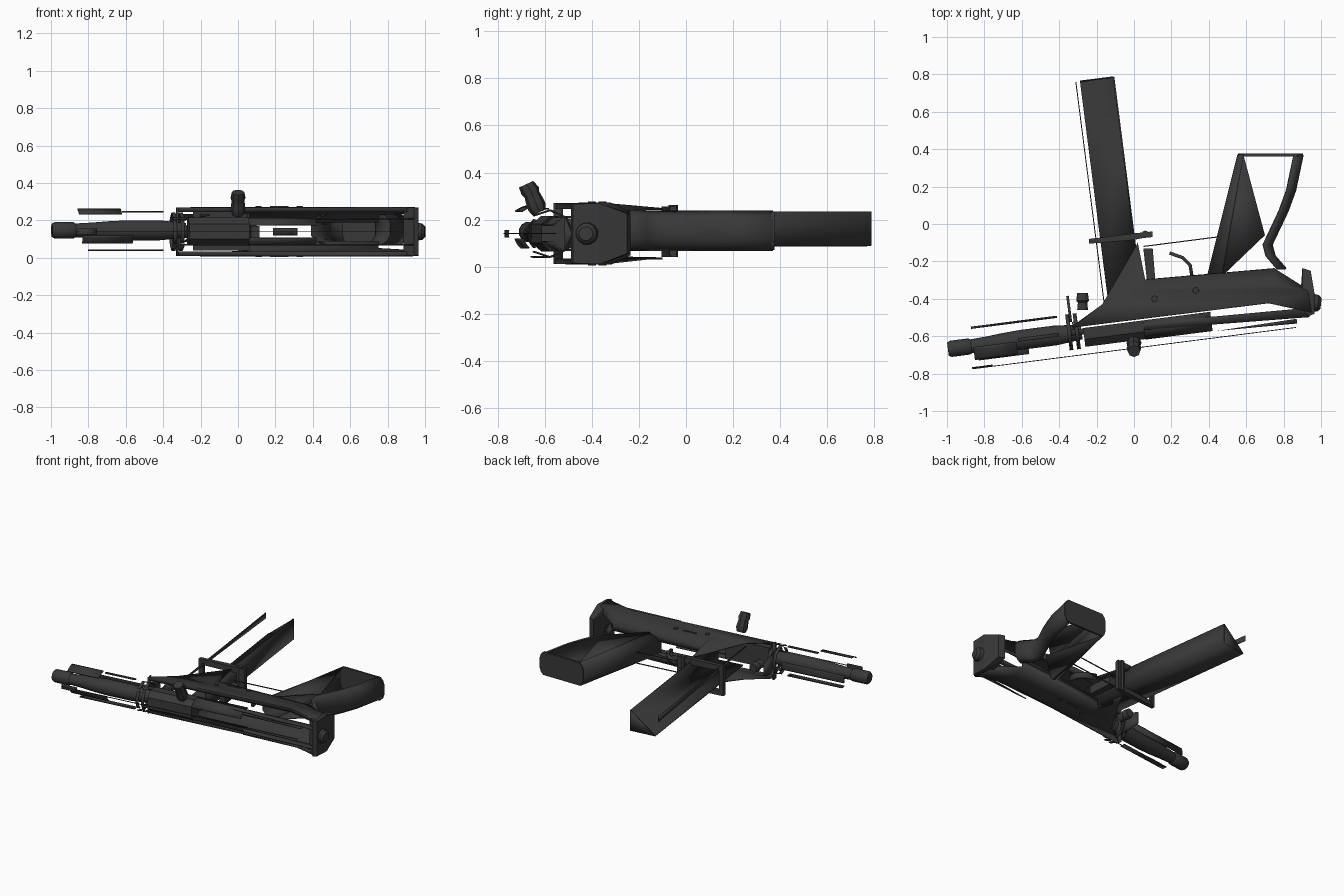
import bpy, bmesh, math
from mathutils import Vector

if "Cube" in bpy.data.objects:
    bpy.data.objects.remove(bpy.data.objects["Cube"])

steel = bpy.data.materials.new("dark_steel")
steel.use_nodes = True
steel.diffuse_color = (0.04, 0.04, 0.04, 1)
steel.node_tree.nodes["Principled BSDF"].inputs["Base Color"].default_value = (0.04, 0.04, 0.04, 1)

MID = 0.14       # height of the bore line
SLOPE = 0.128    # tilt of the bore line in plan


def bore(s, off=0, z=MID):
    """Point at station s along the bore, shifted sideways by off."""
    return Vector((s - SLOPE * off, -0.67 + SLOPE * (s + 1) + off, z))


def flip(points):
    return [Vector((p[0], p[1], 2 * MID - p[2])) for p in points]


def finish(name, bm, thickness=0, smooth=True):
    bmesh.ops.recalc_face_normals(bm, faces=bm.faces)
    mesh = bpy.data.meshes.new(name)
    bm.to_mesh(mesh)
    bm.free()
    mesh.materials.append(steel)
    obj = bpy.data.objects.new(name, mesh)
    bpy.context.collection.objects.link(obj)
    if thickness:
        mod = obj.modifiers.new("Thickness", 'SOLIDIFY')
        mod.thickness = thickness
        mod.offset = 0
    if smooth:
        bpy.ops.object.select_all(action='DESELECT')
        obj.select_set(True)
        bpy.context.view_layer.objects.active = obj
        bpy.ops.object.shade_smooth_by_angle(angle=math.radians(35))


def plates(name, polygons, thickness=0.008):
    """Sheet made of flat polygons welded along shared edges."""
    bm = bmesh.new()
    for points in polygons:
        bm.faces.new([bm.verts.new(p) for p in points])
    bmesh.ops.remove_doubles(bm, verts=bm.verts, dist=0.0005)
    finish(name, bm, thickness)


def strip(name, rows, thickness=0.008):
    """Sheet lofted through rows of points."""
    plates(name, [(a[i], a[i + 1], b[i + 1], b[i]) for a, b in zip(rows, rows[1:])
                  for i in range(len(a) - 1)], thickness)


def hull(name, points):
    bm = bmesh.new()
    for p in points:
        bm.verts.new(p)
    bmesh.ops.convex_hull(bm, input=bm.verts)
    finish(name, bm, 0, False)


def slab(name, plan, z0, z1):
    hull(name, [(x, y, z) for x, y in plan for z in (z0, z1)])


def rod(name, stations, sides=12):
    """Round solid through (centre, radius) stations."""
    bm = bmesh.new()
    axis = (Vector(stations[-1][0]) - Vector(stations[0][0])).normalized()
    u = axis.orthogonal().normalized()
    v = axis.cross(u)
    angles = [math.tau * i / sides for i in range(sides)]
    rings = [[bm.verts.new(Vector(c) + r * (u * math.cos(a) + v * math.sin(a))) for a in angles]
             for c, r in stations]
    for a, b in zip(rings, rings[1:]):
        for i in range(sides):
            j = (i + 1) % sides
            bm.faces.new((a[i], a[j], b[j], b[i]))
    bm.faces.new(rings[0])
    bm.faces.new(rings[-1])
    finish(name, bm)


def arc(name, s0, s1, radius, a0, a1):
    """Piece of a tube around the bore; angle 0 is +y, 90 is up."""
    angles = [math.radians(a0 + (a1 - a0) * i / 6) for i in range(7)]
    strip(name, [[bore(s, radius * math.cos(a), MID + radius * math.sin(a)) for a in angles]
                 for s in (s0, s1)], 0.006)


# Barrel with muzzle collar
rod("barrel", [(bore(s, 0, 0.147), r) for s, r in
               ((-0.995, 0.036), (-0.98, 0.045), (-0.88, 0.045), (-0.87, 0.038), (-0.78, 0.043),
                (-0.7, 0.05), (-0.6, 0.055), (-0.42, 0.055), (-0.37, 0.05), (-0.28, 0.04))])

# Broken barrel jacket
arc("jacket_top", -0.86, -0.63, 0.12, 93, 128)
arc("jacket_upper_edge", -0.62, -0.4, 0.107, 84, 94)
arc("jacket_lower_edge", -0.8, -0.4, 0.1, -100, -80)
arc("jacket_inner", -0.84, -0.57, 0.08, 195, 230)
arc("jacket_far_edge", -0.86, -0.4, 0.1, -10, 20)
arc("jacket_near_edge", -0.88, -0.77, 0.115, 172, 188)

# Collar rings where barrel meets body
for i, s in enumerate((-0.355, -0.315)):
    arc("collar_ring_%d" % i, s, s + 0.02, 0.1, -130, 130)
    arc("collar_back_%d" % i, s, s + 0.02, 0.085, 135, 225)
plates("front_bracket", [[bore(-0.33, o, z) for o, z in
                          ((0.06, 0.07), (0.2, 0.1), (0.2, 0.18), (0.06, 0.21))]], 0.014)
rod("front_mount", [((-0.275, -0.46, 0.14), 0.03), ((-0.275, -0.42, 0.14), 0.026),
                    ((-0.275, -0.41, 0.14), 0.035), ((-0.275, -0.37, 0.14), 0.03)])

# Receiver sides with the tapering magazine well and an inward lip
TOP = 0.268
nose, notch, root, spine_end = (-0.33, -0.55, TOP), (-0.17, -0.43, TOP), (0.06, -0.36, TOP), (0.75, -0.32, TOP)
rear, tail, waist = (0.93, -0.36, TOP), (0.95, -0.47, TOP), (0.72, -0.42, TOP)
front_low, back_low = (0.06, -0.3, 0.24), (0.75, -0.24, 0.23)
body = [
    (nose, notch, root, spine_end, rear, tail, waist),
    (root, spine_end, back_low, front_low),
    (notch, root, front_low, (0.02, -0.1, 0.245), (-0.02, -0.17, 0.247)),
    (spine_end, rear, (0.91, -0.34, 0.24), back_low),
    (nose, waist, (0.72, -0.42, 0.245), (-0.33, -0.55, 0.245)),
    (waist, tail, (0.95, -0.47, 0.245), (0.72, -0.42, 0.245)),
    (front_low, back_low, (0.75, -0.24, 0.19), (0.06, -0.3, 0.19)),
]
plates("receiver_upper_side", body)
plates("receiver_lower_side", [flip(p) for p in body])
plates("receiver_front_wall", [[bore(-0.32, o, z) for o, z in
                                ((0.02, 0.01), (0.06, 0.01), (0.06, 0.27), (0.02, 0.27))]])
rod("long_edge", [(bore(-0.88, -0.12), 0.003), (bore(0.85, -0.12), 0.003)], 4)

# Bolt block, its hollow rear half and the guide strips
hull("bolt_block", [bore(s, o, z) for s in (-0.27, 0.05)
                    for o, z in ((-0.08, 0.1), (-0.08, 0.18), (-0.04, 0.215),
                                 (0.02, 0.215), (0.02, 0.065), (-0.04, 0.065))])
channel = [[bore(s, o, z) for o, z in ((-0.08, 0.175), (-0.04, 0.21), (0.02, 0.21))] for s in (0.05, 0.41)]
strip("bolt_upper_channel", channel)
strip("bolt_lower_channel", [flip(row) for row in channel])
for z in (0.07, 0.21):
    plates("guide_strip", [[bore(s, o, z) for s, o in
                            ((-0.35, -0.01), (0.93, -0.075), (0.93, -0.025), (-0.35, 0.02))]])
    plates("rear_strip", [[bore(s, o, z) for s, o in ((0.43, -0.085), (0.86, -0.1), (0.86, -0.075))]])

# Cocking knob
rod("cocking_knob", [((0, -0.625, 0.23), 0.03), ((0, -0.635, 0.255), 0.04), ((0, -0.645, 0.28), 0.038),
                     ((0, -0.655, 0.305), 0.034), ((0, -0.662, 0.32), 0.04), ((0, -0.68, 0.35), 0.034)], 8)

# Rear cap and button
hull("rear_cap", [(x, y, MID + k * h) for k in (-1, 1) for x, y, h in
                  ((0.9, -0.235, 0.085), (0.945, -0.25, 0.085), (0.9, -0.37, 0.13), (0.965, -0.37, 0.13),
                   (0.885, -0.45, 0.125), (0.94, -0.49, 0.13), (0.965, -0.48, 0.125))])
rod("rear_button", [((0.95, -0.42, MID), 0.05), ((0.985, -0.424, MID), 0.045), ((1.0, -0.426, MID), 0.03)])

# Magazine: open sheet box with a triangular end
lo, hi, front, back, base, tip = 0.09, 0.235, -0.12, 0.06, 0.1, 1.32
strip("magazine_shell", [[bore(front, o, lo), bore(back, o, lo), bore(back, o, hi)] for o in (base, tip)])
plates("magazine_end", [[bore(front, tip, lo), bore(back, tip, lo), bore(back, tip, hi)]])
plates("magazine_edge", [[bore(front - 0.022, base, hi - 0.01), bore(front - 0.022, tip, hi - 0.04),
                          bore(front - 0.022, tip, hi), bore(front - 0.022, base, hi)]], 0.005)

# Flange around the well mouth
flange = [(-0.24, -0.105), (-0.24, -0.08), (0.0, -0.05), (0.1, -0.04), (0.1, -0.065), (0.0, -0.085)]
for z0, z1 in ((0.04, 0.075), (0.215, 0.255)):
    slab("well_flange", flange, z0, z1)
slab("flange_back", [(0.04, -0.075), (0.1, -0.07), (0.1, -0.04), (0.04, -0.045)], 0.05, 0.25)
slab("flange_front", [(-0.24, -0.105), (-0.21, -0.1), (-0.21, -0.075), (-0.24, -0.08)], 0.05, 0.25)
rod("flange_pin", [((0.06, -0.055, 0.04), 0.02), ((0.06, -0.055, 0.262), 0.02)], 8)

# Catch, trigger and guard
slab("magazine_catch", [(0.07, -0.31), (0.115, -0.31), (0.1, -0.13), (0.05, -0.13)], 0.11, 0.17)
strip("trigger", [[(x, y, z) for x, y in ((0.19, -0.155), (0.26, -0.18), (0.3, -0.22), (0.31, -0.28))]
                  for z in (0.12, 0.16)], 0.018)
for z in (0.1, 0.18):
    rod("guard_edge", [((0.05, -0.12, z), 0.004), ((0.48, -0.065, z), 0.004)], 4)

# Grip: rounded front strap, triangular sides, end plate and back strap
g0, g1 = 0.07, 0.235
bulge = [(g0, 0), (g0 + 0.02, 0.6), (g0 + 0.05, 0.95), (g1 - 0.05, 0.95), (g1 - 0.02, 0.6), (g1, 0)]
strip("grip_front_strap", [[(0.585 - 0.03 * k, 0.37, z) for z, k in bulge],
                           [(0.47 - 0.08 * k, -0.28, z) for z, k in bulge]])
for z in (g0, g1):
    plates("grip_side", [[(0.585, 0.37, z), (0.70, -0.06, z), (0.47, -0.28, z)]])
spine = [(0.905, 0.37), (0.865, 0.18), (0.825, 0.07), (0.74, -0.11), (0.755, -0.17), (0.815, -0.24)]
strip("grip_back_strap", [[(x - 0.05 * (1 - k), y, z) for z, k in bulge] for x, y in spine], 0.01)
hull("grip_end", [(x + d * (1 - k), y, z) for z, k in bulge for y in (0.362, 0.376)
                  for x, d in ((0.555, 0.03), (0.905, -0.03))])

# Pins and slot on the body sides
for z in (TOP + 0.004, 2 * MID - TOP - 0.004):
    for x, y in ((0.11, -0.4), (0.33, -0.355)):
        rod("side_pin", [((x, y, z - 0.004), 0.018), ((x, y, z + 0.004), 0.016)], 8)
    slab("selector_slot", [(0.17, -0.37), (0.27, -0.36), (0.27, -0.35), (0.17, -0.36)], z - 0.004, z + 0.004)
